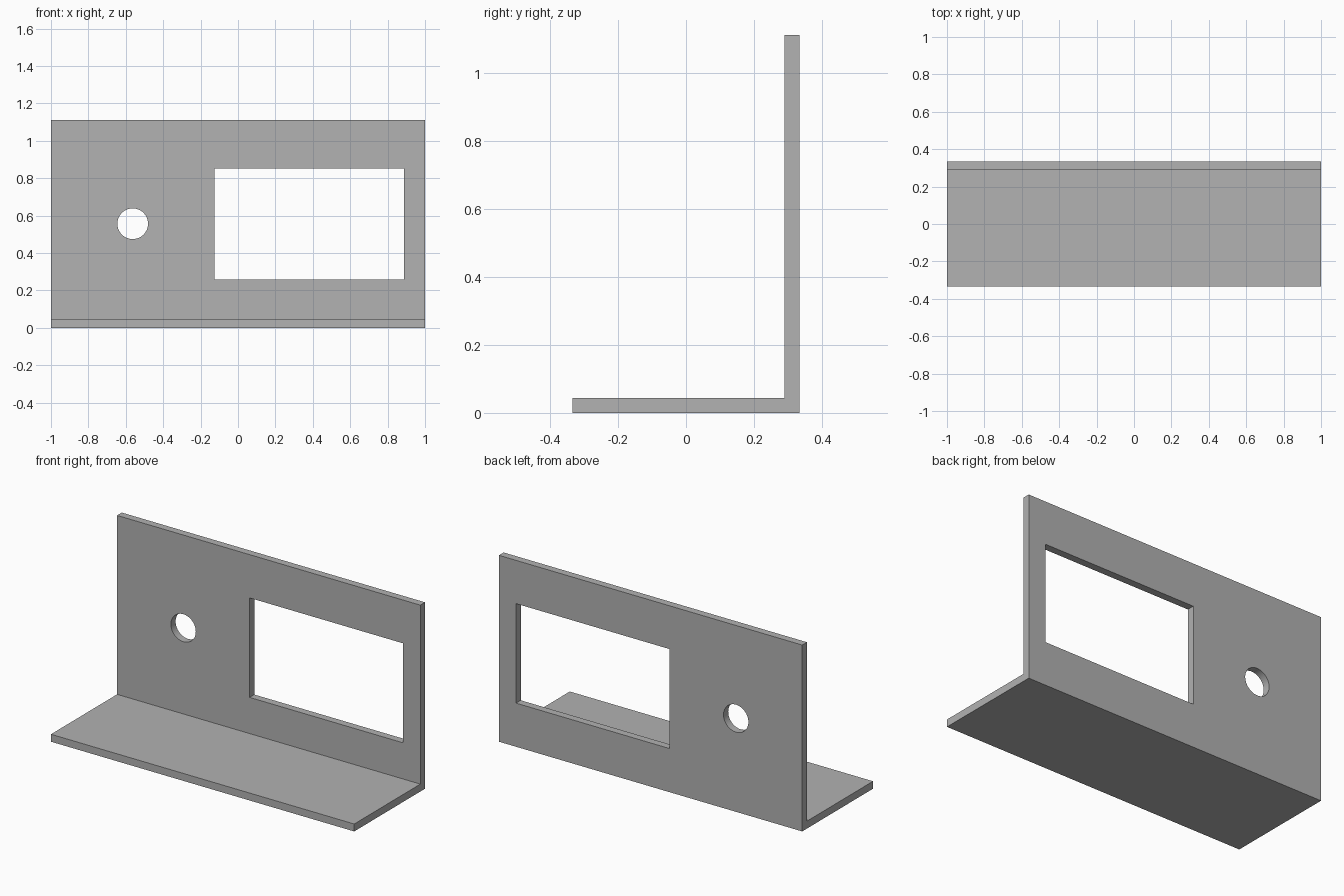
import bpy
import bmesh
from mathutils import Matrix, Vector

cube = bpy.data.objects.get("Cube")
if cube:
    bpy.data.objects.remove(cube, do_unlink=True)

WIDTH, DEPTH, HEIGHT, THICK = 2.0, 0.667, 1.111, 0.0444

grey = bpy.data.materials.new("plain grey")
grey.use_nodes = True
colour = (0.445, 0.445, 0.445, 1)
grey.diffuse_color = colour
grey.node_tree.nodes["Principled BSDF"].inputs["Base Color"].default_value = colour


def make_object(name, bm):
    bmesh.ops.recalc_face_normals(bm, faces=bm.faces)
    mesh = bpy.data.meshes.new(name)
    bm.to_mesh(mesh)
    bm.free()
    mesh.materials.append(grey)
    obj = bpy.data.objects.new(name, mesh)
    bpy.context.scene.collection.objects.link(obj)
    return obj


def cut(target, cutter):
    mod = target.modifiers.new(cutter.name, 'BOOLEAN')
    mod.operation = 'DIFFERENCE'
    mod.solver = 'EXACT'
    mod.object = cutter
    bpy.context.view_layer.objects.active = target
    bpy.ops.object.modifier_apply(modifier=mod.name)
    bpy.data.objects.remove(cutter, do_unlink=True)


# L-shaped bracket: side profile extruded across the width
front, back = -DEPTH / 2, DEPTH / 2
profile = [(front, 0), (back, 0), (back, HEIGHT), (back - THICK, HEIGHT),
           (back - THICK, THICK), (front, THICK)]
bm = bmesh.new()
face = bm.faces.new([bm.verts.new((-WIDTH / 2, y, z)) for y, z in profile])
side = bmesh.ops.extrude_face_region(bm, geom=[face])
bmesh.ops.translate(bm, vec=(WIDTH, 0, 0),
                    verts=[g for g in side["geom"] if isinstance(g, bmesh.types.BMVert)])
bracket = make_object("angle_bracket", bm)

# Rectangular display window
left, right, low, high = -0.126, 0.887, 0.26, 0.853
plate_y = back - THICK / 2
bm = bmesh.new()
bmesh.ops.create_cube(bm, size=1)
bmesh.ops.scale(bm, vec=(right - left, THICK * 3, high - low), verts=bm.verts)
bmesh.ops.translate(bm, vec=((left + right) / 2, plate_y, (low + high) / 2), verts=bm.verts)
cut(bracket, make_object("window_cutter", bm))

# Round shaft hole
bm = bmesh.new()
bmesh.ops.create_cone(bm, cap_ends=True, segments=64, radius1=0.082, radius2=0.082,
                      depth=THICK * 3)
bmesh.ops.transform(bm, verts=bm.verts,
                    matrix=Matrix.Translation(Vector((-0.563, plate_y, 0.557)))
                    @ Matrix.Rotation(1.5707963, 4, 'X'))
cut(bracket, make_object("hole_cutter", bm))

# Smooth hole wall, sharp plate edges
bpy.ops.object.select_all(action='DESELECT')
bracket.select_set(True)
bpy.context.view_layer.objects.active = bracket
bpy.ops.object.shade_smooth_by_angle(angle=0.52)
